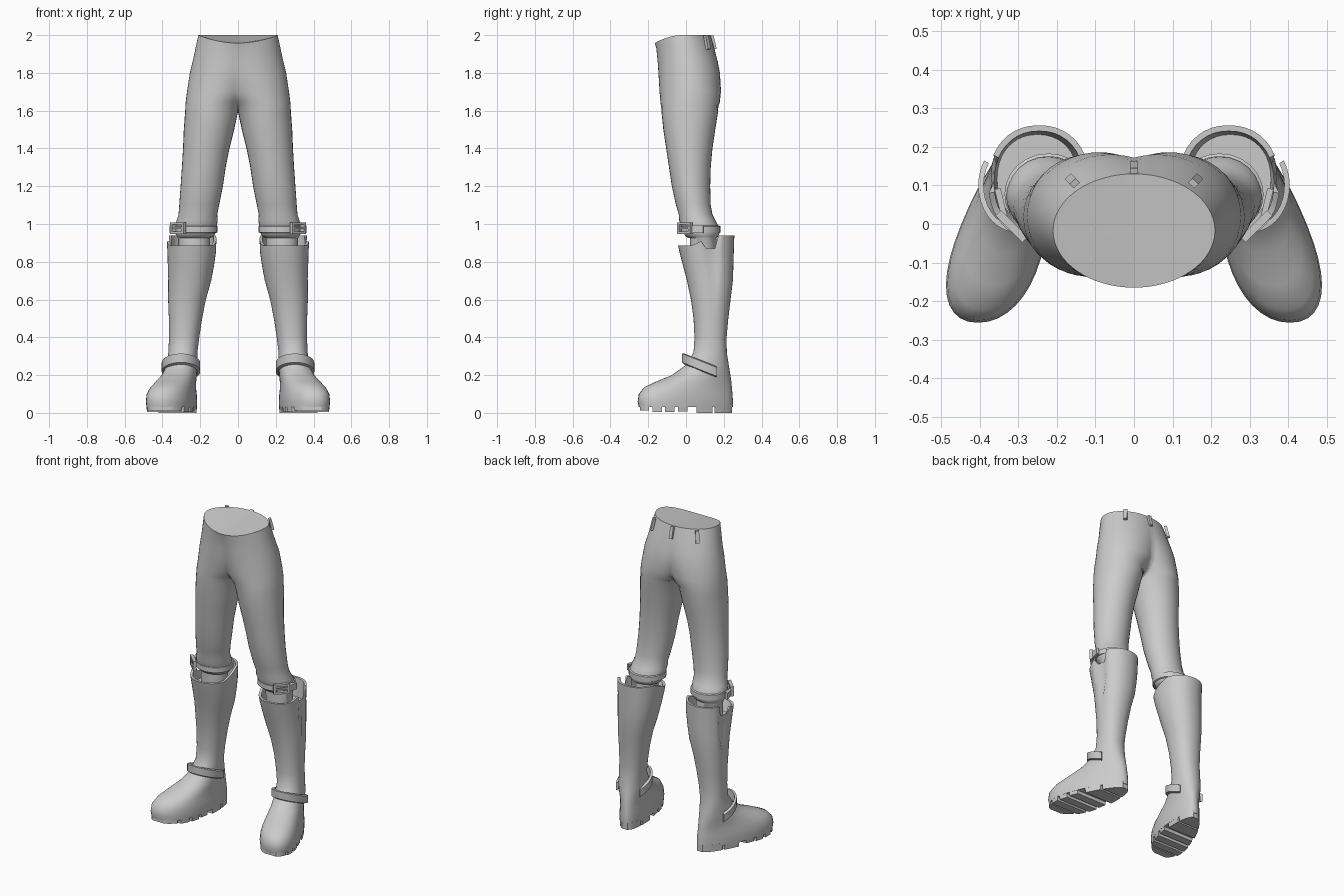
import bpy, bmesh, math
from mathutils import Matrix, Vector

if "Cube" in bpy.data.objects:
    bpy.data.objects.remove(bpy.data.objects["Cube"])

grey = bpy.data.materials.new("light_grey")
grey.diffuse_color = (0.6, 0.6, 0.6, 1)
grey.use_nodes = True
grey.node_tree.nodes["Principled BSDF"].inputs["Base Color"].default_value = grey.diffuse_color


def finish(name, bm, angle=40, mirror=True):
    """Turn a bmesh of the right-hand side into a mirrored, shaded object."""
    bmesh.ops.remove_doubles(bm, verts=bm.verts, dist=0.0005)
    bmesh.ops.recalc_face_normals(bm, faces=bm.faces)
    me = bpy.data.meshes.new(name)
    bm.to_mesh(me)
    bm.free()
    me.materials.append(grey)
    ob = bpy.data.objects.new(name, me)
    bpy.context.collection.objects.link(ob)
    if mirror:
        m = ob.modifiers.new("mirror", 'MIRROR')
        m.use_clip = True
        m.merge_threshold = 0.001
    bpy.ops.object.select_all(action='DESELECT')
    ob.select_set(True)
    bpy.context.view_layer.objects.active = ob
    bpy.ops.object.shade_smooth_by_angle(angle=math.radians(angle))
    return ob


def loft(bm, rings, closed=True, cap_first=False, cap_last=False):
    rows = [[bm.verts.new(p) for p in r] for r in rings]
    n = len(rows[0])
    for a, b in zip(rows, rows[1:]):
        for i in range(n if closed else n - 1):
            j = (i + 1) % n
            bm.faces.new((a[i], a[j], b[j], b[i]))
    if cap_first:
        bm.faces.new(rows[0])
    if cap_last:
        bm.faces.new(rows[-1])


def power(v, e):
    return math.copysign(abs(v) ** e, v)


def box(bm, centre, size, rot):
    mat = Matrix.Translation(centre) @ rot @ Matrix.Diagonal((*size, 1))
    bmesh.ops.create_cube(bm, size=1, matrix=mat)


# Trousers: arcs that end on the centre seam, then close into a leg at the crotch
# z, inner x (below crotch) or None, outer x, front y, back y, centre x above crotch
pelvis = [(2.0, 0, .21, -.165, .13), (1.93, .02, .205, -.157, .15), (1.86, .04, .2, -.15, .168),
          (1.8, .06, .195, -.146, .18), (1.7, .09, .18, -.14, .186), (1.645, .12, .157, -.136, .18),
          (1.595, .14, .14, -.13, .17)]
leg = [(1.5, .02, .287, -.12, .155), (1.4, .045, .291, -.105, .14), (1.3, .065, .297, -.09, .131),
       (1.2, .08, .304, -.075, .128), (1.1, .1, .311, -.053, .131), (1.05, .11, .315, -.038, .14),
       (1.02, .108, .325, -.036, .155), (.985, .112, .332, -.025, .173), (.95, .12, .332, -.012, .178),
       (.932, .13, .322, 0, .168), (.925, .148, .318, .02, .16), (.8, .15, .318, .02, .17)]
rows = pelvis + [(z, (a + b) / 2, (b - a) / 2, f, k) for z, a, b, f, k in leg]
N = 32
rings = []
for z, cx, rx, y0, y1 in rows:
    end = math.acos(max(-1, -cx / rx))
    ring = []
    for i in range(N + 1):
        t = -end + 2 * end * i / N
        dip = .042 * max(0, -math.sin(t)) ** 2 if z > 1.99 else 0
        ring.append((max(0, cx + rx * math.cos(t)), (y0 + y1) / 2 + (y1 - y0) / 2 * math.sin(t), z - dip))
    rings.append(ring)
bm = bmesh.new()
loft(bm, rings, closed=False, cap_first=True)
finish("trousers", bm, 50)

# Belt loops at the back of the waist
bm = bmesh.new()
for x, y, turn in ((0, .146, 0), (.16, .112, -42)):
    rot = Matrix.Rotation(math.radians(turn), 4, 'Z') @ Matrix.Rotation(math.radians(14), 4, 'X')
    box(bm, (x, y, 1.962), (.022, .016, .075), rot)
finish("belt_loops", bm, 30)


def band(bm, cx, cy, rx, ry, a0, a1, height, thick, zfun, steps=24):
    """Flat strap following an ellipse."""
    rings = []
    for i in range(steps + 1):
        t = math.radians(a0 + (a1 - a0) * i / steps)
        ring = []
        for off, dz in ((0, -.5), (thick, -.4), (thick, .4), (0, .5)):
            y = cy + (ry + off) * math.sin(t)
            ring.append((cx + (rx + off) * math.cos(t), y, zfun(y) + dz * height))
        rings.append(ring)
    loft(bm, rings, cap_first=True, cap_last=True)


# Knee strap with a buckle frame and a loose tail
bm = bmesh.new()
band(bm, .222, .077, .106, .098, 0, 360, .04, .008, lambda y: .972)
finish("knee_strap", bm, 30)
bm = bmesh.new()
rot = Matrix.Rotation(math.radians(45), 4, 'Z')
c = Vector((.317, -.006, .978))
along, up = rot @ Vector((1, 0, 0)), Vector((0, 0, 1))
for s in (-1, 1):
    box(bm, c + along * .042 * s, (.014, .02, .062), rot)
    box(bm, c + up * .025 * s, (.094, .02, .012), rot)
box(bm, c, (.08, .01, .01), rot)
box(bm, (.345, .055, .972), (.016, .075, .04), Matrix.Rotation(math.radians(-14), 4, 'Z'))
finish("knee_buckle", bm, 30)


# Boots: shaft, foot and rolled rim in one loft
def boot_ring(z, cx, rx, y0, y1, k, n=40):
    """Oval section; k skews and widens it towards the toe."""
    ring = []
    for i in range(n):
        t = 2 * math.pi * i / n
        y = (y0 + y1) / 2 + (y1 - y0) / 2 * power(math.sin(t), .92)
        x = cx - .27 * k * (y - .15) + rx * (1 + 1.45 * k * (.17 - y)) * power(math.cos(t), .92)
        ring.append(Vector((x, y, z)))
    return ring


boot = [(.03, .295, .089, -.25, .248, 1), (.06, .295, .09, -.256, .249, 1), (.1, .295, .088, -.25, .246, 1),
        (.135, .295, .083, -.222, .243, .95), (.165, .295, .081, -.16, .24, .85),
        (.2, .295, .08, -.075, .235, .65), (.25, .294, .079, -.005, .227, .25),
        (.32, .292, .077, .04, .216, 0), (.4, .285, .08, .045, .215, 0), (.5, .278, .088, .04, .224, 0),
        (.6, .27, .1, .026, .236, 0), (.7, .256, .114, .005, .248, 0), (.78, .25, .123, -.016, .251, 0),
        (.85, .246, .129, -.034, .253, 0), (.9, .246, .132, -.042, .256, 0),
        (.9, .246, .117, -.027, .241, 0), (.82, .25, .105, 0, .232, 0)]
rings = []
for i, row in enumerate(boot):
    ring = boot_ring(*row)
    mid = Vector((.25, .11, 0))
    for j, p in enumerate(ring):
        s = math.sin(2 * math.pi * j / 40)
        slit = j in (0, 1, 2)
        if i in (14, 15):                          # rim: low in front, high behind, side notch
            p.z = .87 if slit else .885 + .055 * min(1, max(0, (s + .5) / .8))
        if (slit and i in (12, 13, 14)) or (j == 1 and i == 11):   # gusset under the notch
            p.x -= .014
    rings.append(ring)
bm = bmesh.new()
loft(bm, rings, cap_first=True, cap_last=True)
finish("boot", bm, 45)

# Sole: tread bars and heel, cut to the foot outline
bm = bmesh.new()
bars = [(-.243, -.195, .012), (-.178, -.128, .006), (-.11, -.06, .004), (-.042, .008, .008),
        (.055, .14, 0), (.152, .244, 0)]
for ya, yb, zb in bars:
    rings = []
    for i in range(6):
        y = ya + (yb - ya) * i / 5
        t = (y + .001) / .25
        w = .089 * (1 + 1.45 * (.17 - y)) * (1 - min(1, abs(t)) ** 2.2) ** .455
        x = .295 - .27 * (y - .15)
        rings.append([(x - w, y, .045), (x + w, y, .045), (x + w * .97, y, zb), (x - w * .97, y, zb)])
    loft(bm, rings, cap_first=True, cap_last=True)
finish("sole_tread", bm, 30)

# Ankle strap: open half loop over the instep
bm = bmesh.new()
band(bm, .302, .1, .088, .108, -212, 32, .058, .014, lambda y: .288 - .4 * (y + .015))
finish("ankle_strap", bm, 30)
